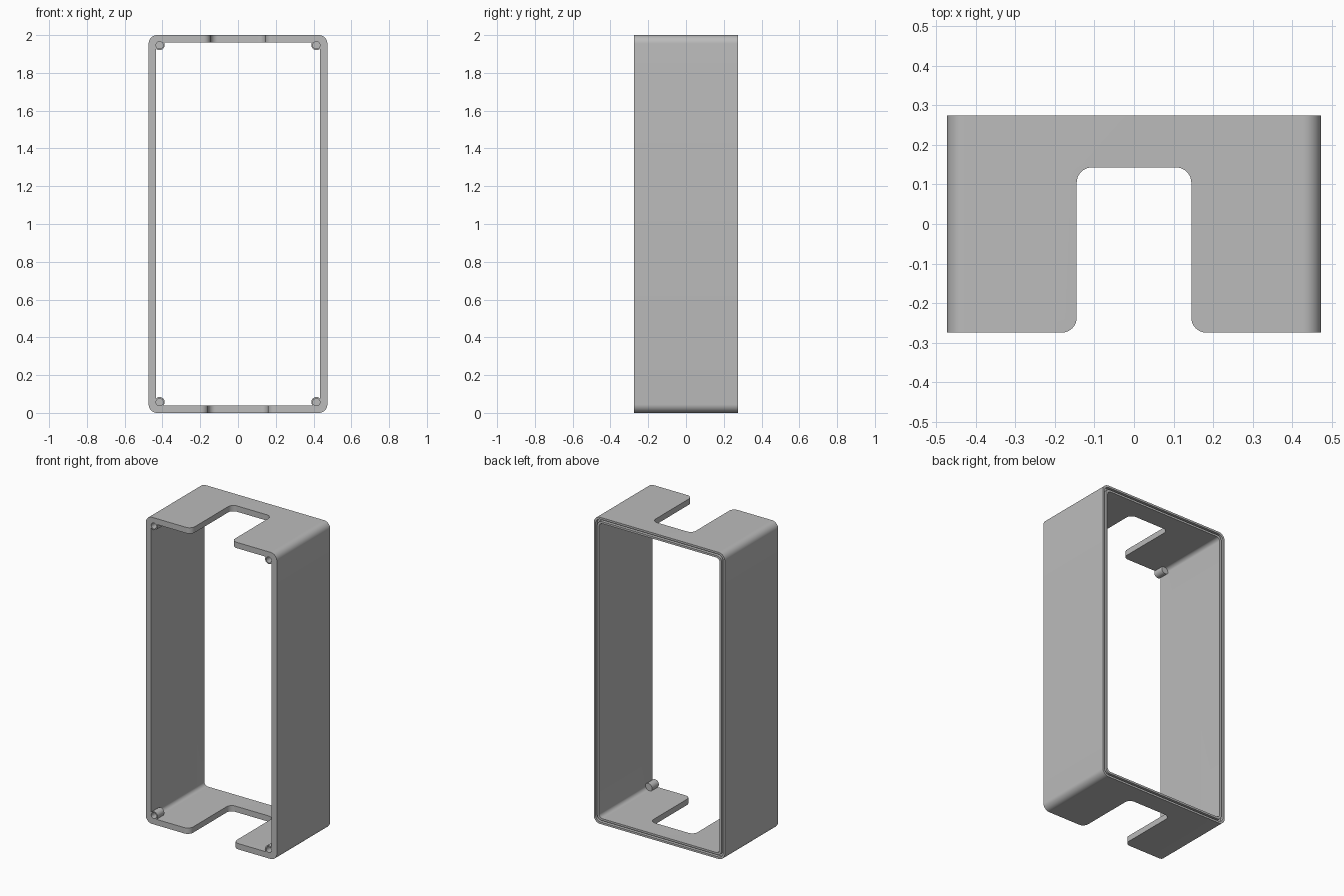
import bpy, bmesh, math
from mathutils import Matrix, Vector

if "Cube" in bpy.data.objects:
    bpy.data.objects.remove(bpy.data.objects["Cube"], do_unlink=True)

HALF_W, HALF_D, HEIGHT = 0.473, 0.275, 2.0
WALL = 0.038
FRONT, BACK = -HALF_D, HALF_D

grey = bpy.data.materials.new("plain grey")
grey.use_nodes = True
grey.diffuse_color = (0.5, 0.5, 0.5, 1)
grey.node_tree.nodes["Principled BSDF"].inputs["Base Color"].default_value = grey.diffuse_color


def arc(cx, cy, r, start, end, steps=10):
    """Points along an arc, angles in degrees."""
    angles = [math.radians(start + (end - start) * i / steps) for i in range(steps + 1)]
    return [(cx + r * math.cos(a), cy + r * math.sin(a)) for a in angles]


def rounded_rect(inset, r):
    """Frame outline in x and z, moved inward by inset."""
    x, lo, hi = HALF_W - inset - r, inset + r, HEIGHT - inset - r
    return (arc(x, hi, r, 0, 90) + arc(-x, hi, r, 90, 180)
            + arc(-x, lo, r, 180, 270) + arc(x, lo, r, 270, 360))


def prism(name, outline, axis, start, end):
    """Closed solid made by sweeping an outline along y or z."""
    bm = bmesh.new()
    place = (lambda p: (p[0], start, p[1])) if axis == "y" else (lambda p: (p[0], p[1], start))
    face = bm.faces.new([bm.verts.new(place(p)) for p in outline])
    swept = bmesh.ops.extrude_face_region(bm, geom=[face])["geom"]
    step = Vector((0, end - start, 0)) if axis == "y" else Vector((0, 0, end - start))
    bmesh.ops.translate(bm, vec=step, verts=[v for v in swept if isinstance(v, bmesh.types.BMVert)])
    bmesh.ops.recalc_face_normals(bm, faces=bm.faces)
    mesh = bpy.data.meshes.new(name)
    bm.to_mesh(mesh)
    bm.free()
    mesh.materials.append(grey)
    obj = bpy.data.objects.new(name, mesh)
    bpy.context.collection.objects.link(obj)
    return obj


def combine(target, tool, operation):
    """Apply a boolean and remove the tool."""
    mod = target.modifiers.new(operation.lower(), "BOOLEAN")
    mod.operation, mod.object, mod.solver = operation, tool, "EXACT"
    bpy.context.view_layer.update()
    graph = bpy.context.evaluated_depsgraph_get()
    mesh = bpy.data.meshes.new_from_object(target.evaluated_get(graph))
    target.modifiers.clear()
    target.data = mesh
    bpy.data.objects.remove(tool, do_unlink=True)


def notch_outline(w, depth, r=0.038):
    """U-shaped cut with rounded inner corners and rounded mouth."""
    right = ([(w + r, FRONT - 0.05)] + arc(w + r, FRONT + r, r, 270, 180)
             + arc(w - r, depth - r, r, 0, 90))
    return right + [(-x, y) for x, y in reversed(right)]


# Open rectangular sleeve
frame = prism("frame", rounded_rect(0, 0.045), "y", FRONT, BACK)
combine(frame, prism("opening", rounded_rect(WALL, 0.025), "y", FRONT - 0.1, BACK + 0.1), "DIFFERENCE")

# Thin groove around the back rim
groove = prism("groove", rounded_rect(0.013, 0.036), "y", BACK - 0.02, BACK + 0.05)
combine(groove, prism("groove_core", rounded_rect(0.025, 0.03), "y", BACK - 0.1, BACK + 0.1), "DIFFERENCE")
combine(frame, groove, "DIFFERENCE")

# Screw posts in the four front corners, with blind holes
corners = [(side * 0.415, z) for side in (-1, 1) for z in (0.057, HEIGHT - 0.053)]
for x, z in corners:
    combine(frame, prism("post", arc(x, z, 0.027, 0, 345, 23), "y", FRONT, FRONT + 0.07), "UNION")
for x, z in corners:
    combine(frame, prism("hole", arc(x, z, 0.019, 0, 345, 23), "y", FRONT - 0.05, FRONT + 0.055), "DIFFERENCE")

# Notches in the top and bottom walls
combine(frame, prism("top_notch", notch_outline(0.145, 0.143), "z", HEIGHT - 0.1, HEIGHT + 0.1), "DIFFERENCE")
combine(frame, prism("bottom_notch", notch_outline(0.158, 0.145), "z", -0.1, 0.1), "DIFFERENCE")

# Smooth the rounded corners, keep edges crisp
bpy.ops.object.select_all(action="DESELECT")
frame.select_set(True)
bpy.context.view_layer.objects.active = frame
bpy.ops.object.shade_smooth_by_angle(angle=math.radians(30))
